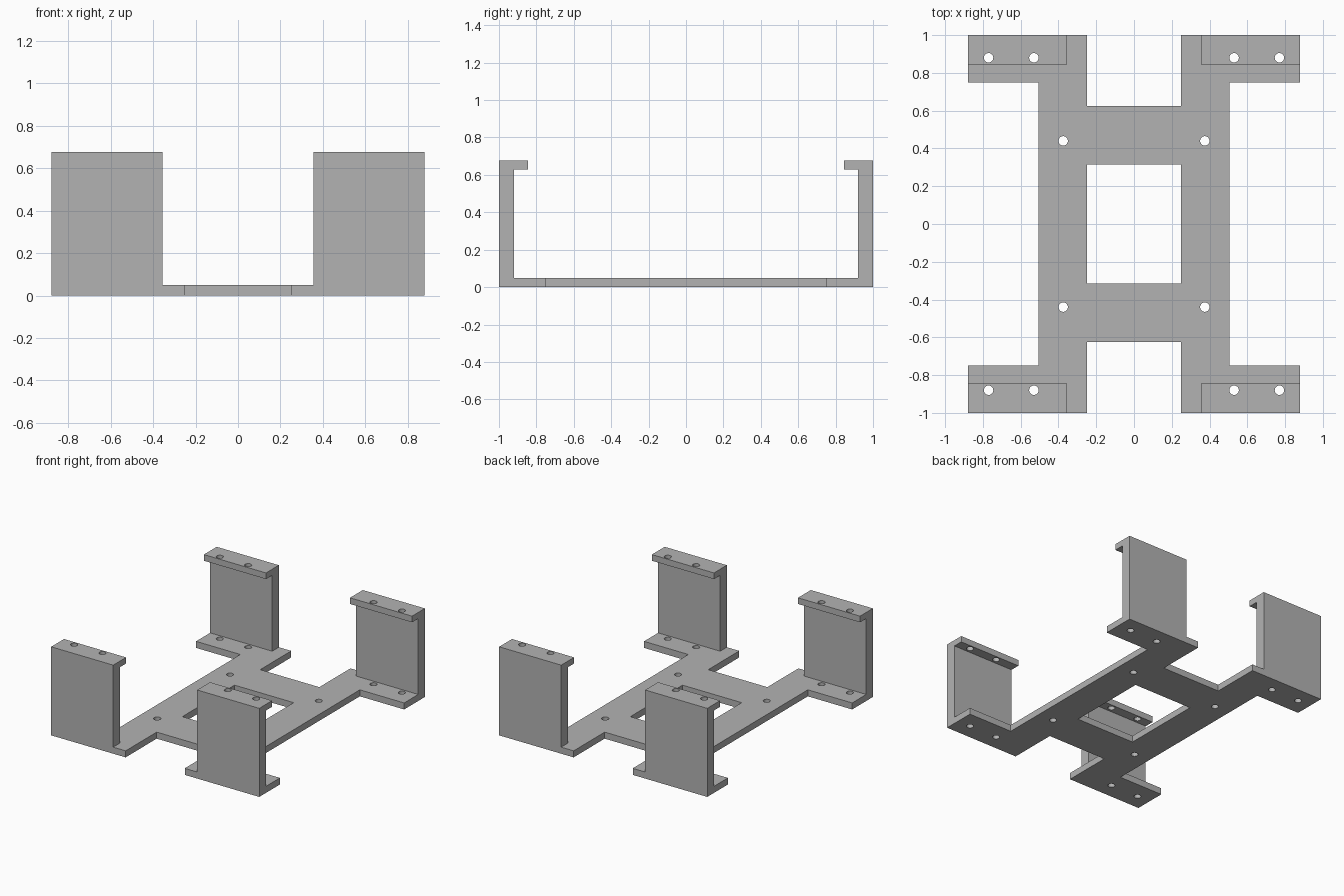
import bpy, bmesh, math
from mathutils import Matrix

cube = bpy.data.objects.get("Cube")
if cube:
    bpy.data.objects.remove(cube, do_unlink=True)

grey = bpy.data.materials.new("matte grey")
grey.use_nodes = True
grey.diffuse_color = (0.45, 0.45, 0.45, 1)
grey.node_tree.nodes["Principled BSDF"].inputs["Base Color"].default_value = (0.45, 0.45, 0.45, 1)

BASE, LIP, TOP = 0.05, 0.63, 0.677      # base top, lip underside, lip top
WALL_IN, LIP_IN = 0.92, 0.845           # inner faces of wall and lip
LEFT, RIGHT = 0.355, 0.88               # bracket span in x
HOLE = 0.025


def circle(x, y, r=HOLE, n=32):
    return [(x + r * math.cos(i * math.tau / n), y + r * math.sin(i * math.tau / n)) for i in range(n)]


def evaluated_mesh(obj):
    bpy.context.view_layer.update()
    deps = bpy.context.evaluated_depsgraph_get()
    return bpy.data.meshes.new_from_object(obj.evaluated_get(deps))


def prism(name, outlines, low, high, turn=Matrix()):
    """Extrude closed outlines (inner ones become holes) from low to high."""
    curve = bpy.data.curves.new(name, "CURVE")
    curve.dimensions = "2D"
    curve.fill_mode = "BOTH"
    curve.extrude = (high - low) / 2
    for pts in outlines:
        spline = curve.splines.new("POLY")
        spline.points.add(len(pts) - 1)
        for p, (x, y) in zip(spline.points, pts):
            p.co = (x, y, 0, 1)
        spline.use_cyclic_u = True
    temp = bpy.data.objects.new(name + "_outline", curve)
    bpy.context.collection.objects.link(temp)
    mesh = evaluated_mesh(temp)
    bpy.data.objects.remove(temp, do_unlink=True)
    mesh.transform(turn @ Matrix.Translation((0, 0, (low + high) / 2)))
    bm = bmesh.new()
    bm.from_mesh(mesh)
    bmesh.ops.remove_doubles(bm, verts=bm.verts, dist=1e-4)
    bmesh.ops.recalc_face_normals(bm, faces=bm.faces)
    bm.to_mesh(mesh)
    bm.free()
    mesh.materials.clear()
    mesh.materials.append(grey)
    obj = bpy.data.objects.new(name, mesh)
    bpy.context.collection.objects.link(obj)
    return obj


def finish(obj):
    obj.data.shade_smooth()
    obj.data.set_sharp_from_angle(angle=math.radians(30))


# Base plate: one quarter of the outline, mirrored around
quarter = [(0.25, 0.625), (0.25, 1), (RIGHT, 1), (RIGHT, 0.75), (0.505, 0.75)]
half = quarter + [(x, -y) for x, y in reversed(quarter)]
outline = half + [(-x, y) for x, y in reversed(half)]
window = [(0.25, 0.315), (0.25, -0.315), (-0.25, -0.315), (-0.25, 0.315)]
spots = [(0.375, 0.44), (0.53, 0.88), (0.77, 0.88)]
holes = [circle(sx * x, sy * y) for x, y in spots for sx in (1, -1) for sy in (1, -1)]
finish(prism("base_plate", [outline, window] + holes, 0, BASE))

# Hooked uprights: an L profile in y-z swept along x, with drilled lips
along_x = Matrix(((0, 0, 1, 0), (1, 0, 0, 0), (0, 1, 0, 0), (0, 0, 0, 1)))
profile = [(1, BASE), (1, TOP), (LIP_IN, TOP), (LIP_IN, LIP), (WALL_IN, LIP), (WALL_IN, BASE)]
for side, sx in (("left", 1), ("right", -1)):
    for end, sy in (("front", -1), ("back", 1)):
        low, high = sorted((sx * LEFT, sx * RIGHT))
        upright = prism(f"{end}_{side}_upright", [[(sy * y, z) for y, z in profile]], low, high, along_x)
        drill = prism("drill", [circle(sx * x, sy * y) for x, y in spots[1:]], LIP - 0.05, TOP + 0.05)
        cut = upright.modifiers.new("lip holes", "BOOLEAN")
        cut.operation = "DIFFERENCE"
        cut.solver = "EXACT"
        cut.object = drill
        mesh = evaluated_mesh(upright)
        upright.modifiers.clear()
        upright.data = mesh
        bpy.data.objects.remove(drill, do_unlink=True)
        finish(upright)
